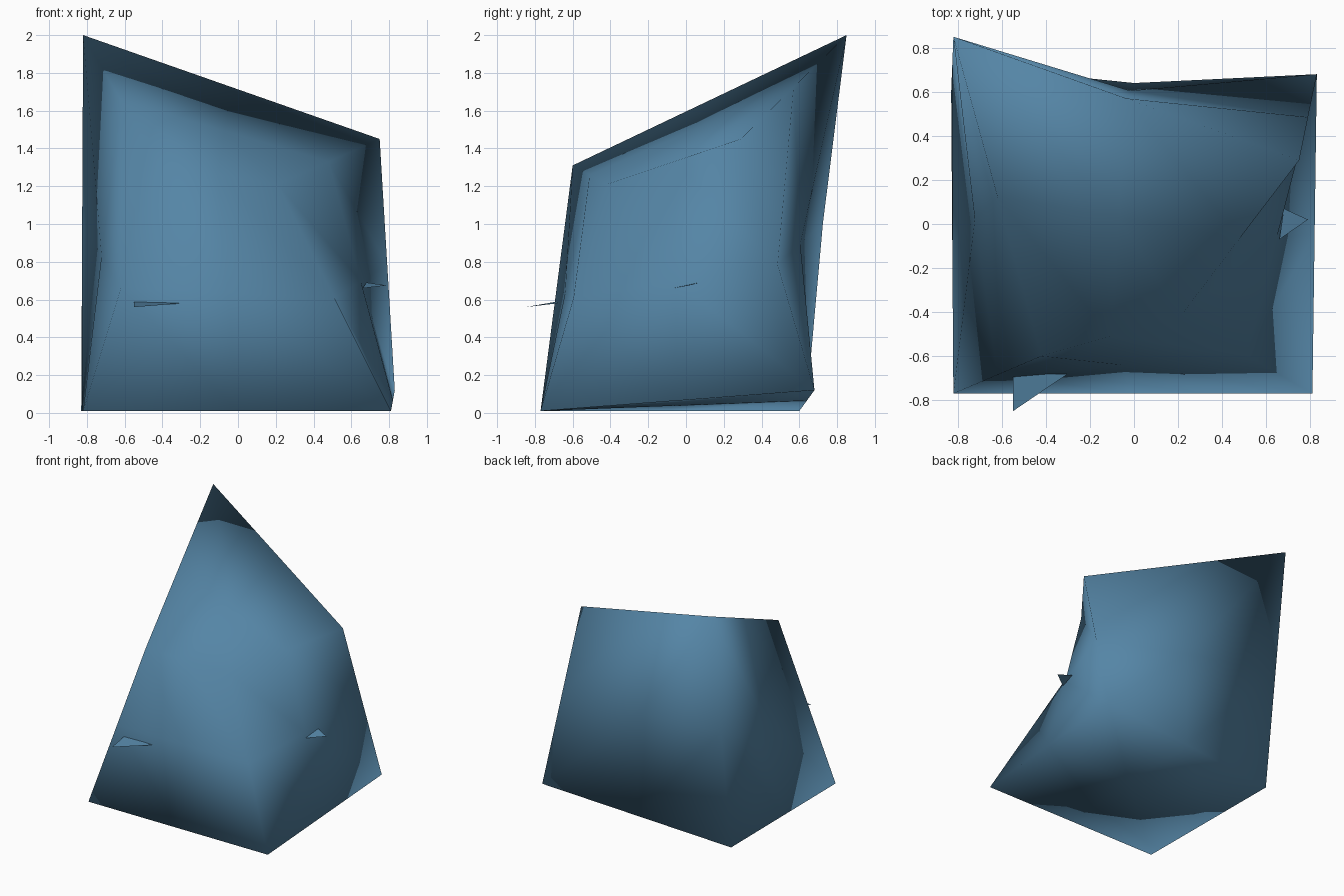
import bpy, bmesh
from mathutils import Vector

if "Cube" in bpy.data.objects:
    bpy.data.objects.remove(bpy.data.objects["Cube"])

blue = bpy.data.materials.new("steel_blue")
blue.diffuse_color = (0.09, 0.235, 0.38, 1)
blue.use_nodes = True
blue.node_tree.nodes["Principled BSDF"].inputs["Base Color"].default_value = blue.diffuse_color

# corners of a skewed block
corner = {k: Vector(v) for k, v in {
    "A": (-0.82, 0.85, 2.00), "P": (-0.42, -0.60, 1.31),    # top left
    "T": (0.21, -0.42, 1.21), "R": (0.75, 0.29, 1.45),      # top right
    "D": (-0.82, -0.77, 0.01), "B": (0.81, -0.77, 0.01),    # base front
    "C": (0.83, 0.68, 0.12), "E": (-0.83, 0.60, 0.01),      # base back
}.items()}
STEPS = 2


def finish(bm, name):
    """Turn a bmesh into a smooth blue object."""
    bmesh.ops.remove_doubles(bm, verts=bm.verts, dist=0.0005)
    bmesh.ops.recalc_face_normals(bm, faces=bm.faces)
    for f in bm.faces:
        f.smooth = True
    mesh = bpy.data.meshes.new(name)
    bm.to_mesh(mesh)
    bm.free()
    mesh.materials.append(blue)
    obj = bpy.data.objects.new(name, mesh)
    bpy.context.collection.objects.link(obj)
    return obj


def warped_side(bm, quad):
    """Twisted four-cornered side as a small bilinear grid."""
    a, b, c, d = (corner[k] for k in quad)
    n = STEPS
    grid = [[bm.verts.new(a.lerp(b, i / n).lerp(d.lerp(c, i / n), j / n))
             for i in range(n + 1)] for j in range(n + 1)]
    for j in range(n):
        for i in range(n):
            bm.faces.new((grid[j][i], grid[j][i + 1],
                          grid[j + 1][i + 1], grid[j + 1][i]))


# boulder: top, front, right, back, left, base
bm = bmesh.new()
for quad in ("APTR", "PDBT", "TBCR", "ARCE", "APDE", "DBCE"):
    warped_side(bm, quad)
finish(bm, "boulder")

# thin splinters sticking out of the front and right sides
for name, pts in {
    "front_splinter": [(-0.55, -0.85, 0.56), (-0.30, -0.68, 0.58),
                       (-0.55, -0.68, 0.59)],
    "right_splinter": [(0.79, 0.02, 0.675), (0.68, 0.07, 0.69),
                       (0.66, -0.07, 0.66)],
}.items():
    bm = bmesh.new()
    bm.faces.new([bm.verts.new(p) for p in pts])
    finish(bm, name)
